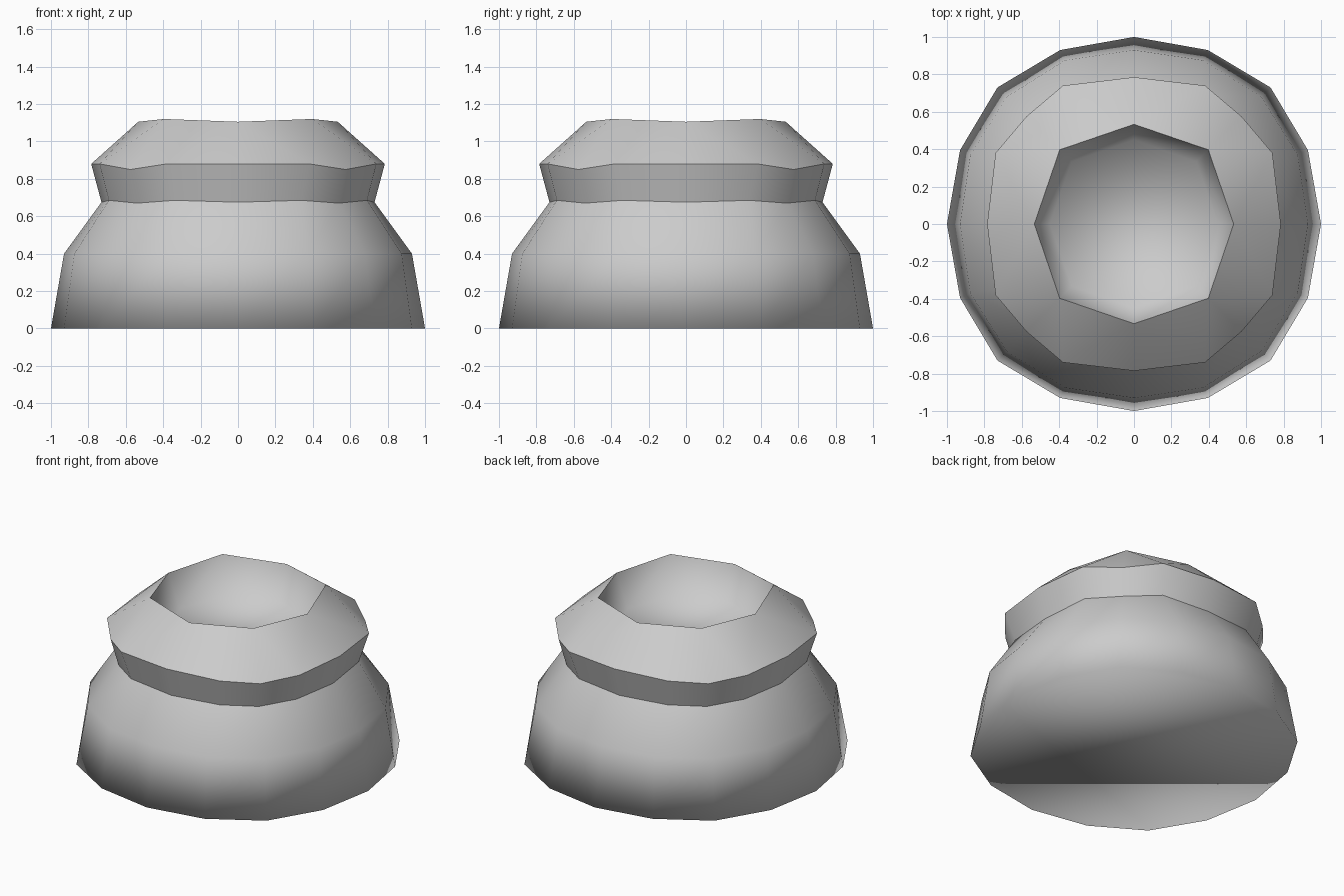
import bpy, bmesh

if "Cube" in bpy.data.objects:
    bpy.data.objects.remove(bpy.data.objects["Cube"])

bm = bmesh.new()


def ring(axis, diag, mid=None):
    """Four-way symmetric loop. axis=(r,z), diag=(d,z), mid=(far,near,z) gives 16 sides, else 8."""
    quarter = [(axis[0], 0, axis[1])]
    if mid:
        quarter.append((mid[0], mid[1], mid[2]))
    quarter.append((diag[0], diag[0], diag[1]))
    if mid:
        quarter.append((mid[1], mid[0], mid[2]))
    pts = []
    for _ in range(4):
        pts += quarter
        quarter = [(-y, x, z) for x, y, z in quarter]
    return [bm.verts.new(p) for p in pts]


def bridge(low, high):
    n = len(low)
    for i in range(n):
        j = (i + 1) % n
        bm.faces.new((low[i], low[j], high[j], high[i]))


# Loops from the foot up to the opening and down to its floor
base = ring((1.0, 0), (0.73, 0), (0.93, 0.395, 0))
shoulder = ring((0.93, 0.4), (0.68, 0.4), (0.875, 0.37, 0.4))
neck = ring((0.73, 0.675), (0.54, 0.67), (0.69, 0.34, 0.685))
collar = ring((0.785, 0.88), (0.575, 0.85), (0.74, 0.38, 0.88))
mouth = ring((0.533, 1.105), (0.397, 1.12))
floor = ring((0.45, 0.875), (0.333, 0.875))

# Flared body and neck band
bridge(base, shoulder)
bridge(shoulder, neck)
bridge(neck, collar)

# Sloped top, going from 16 sides to 8
for i in range(8):
    a, b, c = (collar[(2 * i + k) % 16] for k in range(3))
    m, n = mouth[i], mouth[(i + 1) % 8]
    bm.faces.new((a, b, m))
    bm.faces.new((b, n, m))
    bm.faces.new((b, c, n))

# Recess wall, recess floor and underside
bridge(mouth, floor)
bm.faces.new(floor)
bm.faces.new(base[::-1])

# Smooth faces with hard creases at the neck, collar and mouth
for f in bm.faces:
    f.smooth = True
for loop in (neck, collar, mouth):
    for i, v in enumerate(loop):
        edge = bm.edges.get((v, loop[(i + 1) % len(loop)]))
        edge.smooth = False

bmesh.ops.recalc_face_normals(bm, faces=bm.faces)
mesh = bpy.data.meshes.new("flared_pot")
bm.to_mesh(mesh)
bm.free()
bpy.context.collection.objects.link(bpy.data.objects.new("flared_pot", mesh))
